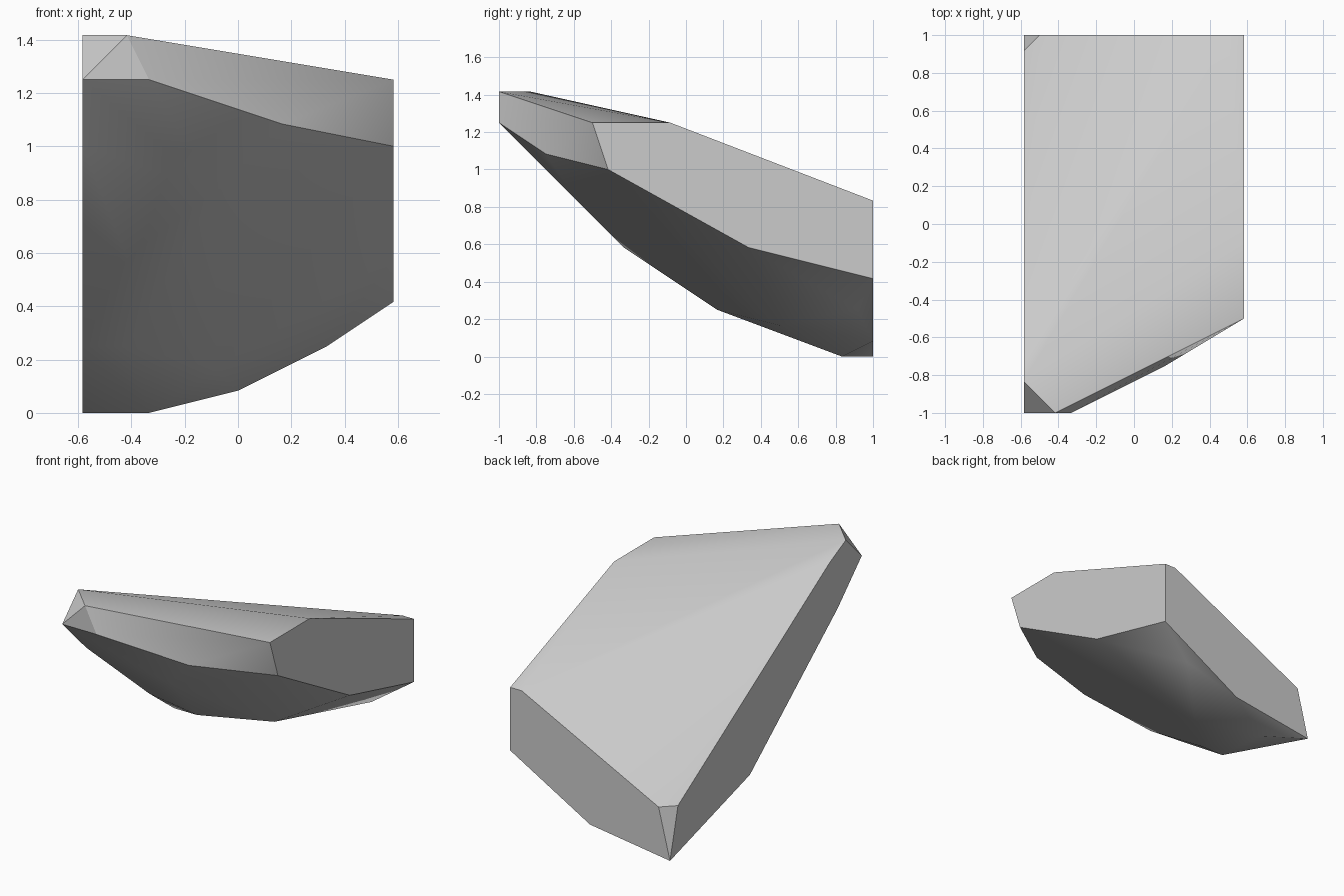
import bpy
import bmesh
import math
from mathutils import Vector

cube = bpy.data.objects.get("Cube")
if cube:
    bpy.data.objects.remove(cube, do_unlink=True)

UNIT = 1 / 12  # the rock's corners sit on a regular lattice


def make_material(name, color):
    mat = bpy.data.materials.new(name)
    mat.use_nodes = True
    mat.diffuse_color = color
    mat.node_tree.nodes["Principled BSDF"].inputs["Base Color"].default_value = color
    return mat


def make_hull(name, corners, material):
    """Wrap a convex skin around the corners and merge its flat regions."""
    bm = bmesh.new()
    for corner in corners:
        bm.verts.new(Vector(corner) * UNIT)
    result = bmesh.ops.convex_hull(bm, input=bm.verts[:])
    unused = [v for v in result["geom_interior"] if isinstance(v, bmesh.types.BMVert)]
    bmesh.ops.delete(bm, geom=unused, context="VERTS")
    bmesh.ops.dissolve_limit(bm, angle_limit=math.radians(0.5),
                             verts=bm.verts[:], edges=bm.edges[:])
    bmesh.ops.recalc_face_normals(bm, faces=bm.faces[:])
    mesh = bpy.data.meshes.new(name)
    bm.to_mesh(mesh)
    bm.free()
    mesh.materials.append(material)
    obj = bpy.data.objects.new(name, mesh)
    bpy.context.collection.objects.link(obj)
    return obj


# Flat cut side: (y, z) outline on the +x plane
left_outline = [(-6, 15), (-1, 15), (12, 10), (12, 5), (4, 7), (-5, 12)]
# Flat cut side: (y, z) outline on the -x plane
right_outline = [(-12, 15), (-10, 17), (-8, 16), (11, 4), (12, 0), (2, 3), (-9, 12)]
# Remaining corners of the upright back cut: (x, z)
back_outline = [(6, 10), (-6, 4), (0, 1)]
# Tip and chipped front rim
front_rim = [(-5, -12, 17), (-4, -12, 15), (2, -9, 13)]
# Rounded belly
belly = [(-5, -4, 7), (-5, 2, 3), (-1, -7, 10),
         (-1, 6, 2), (-4, 10, 0), (4, 11, 3)]

corners = [(7, y, z) for y, z in left_outline]
corners += [(-7, y, z) for y, z in right_outline]
corners += [(x, 12, z) for x, z in back_outline]
corners += front_rim + belly

stone = make_material("light grey stone", (0.6, 0.6, 0.6, 1))
rock = make_hull("rock_slab", corners, stone)

# Soft belly and top, crisp cut edges
bpy.ops.object.select_all(action="DESELECT")
bpy.context.view_layer.objects.active = rock
rock.select_set(True)
bpy.ops.object.shade_smooth_by_angle(angle=math.radians(30))
